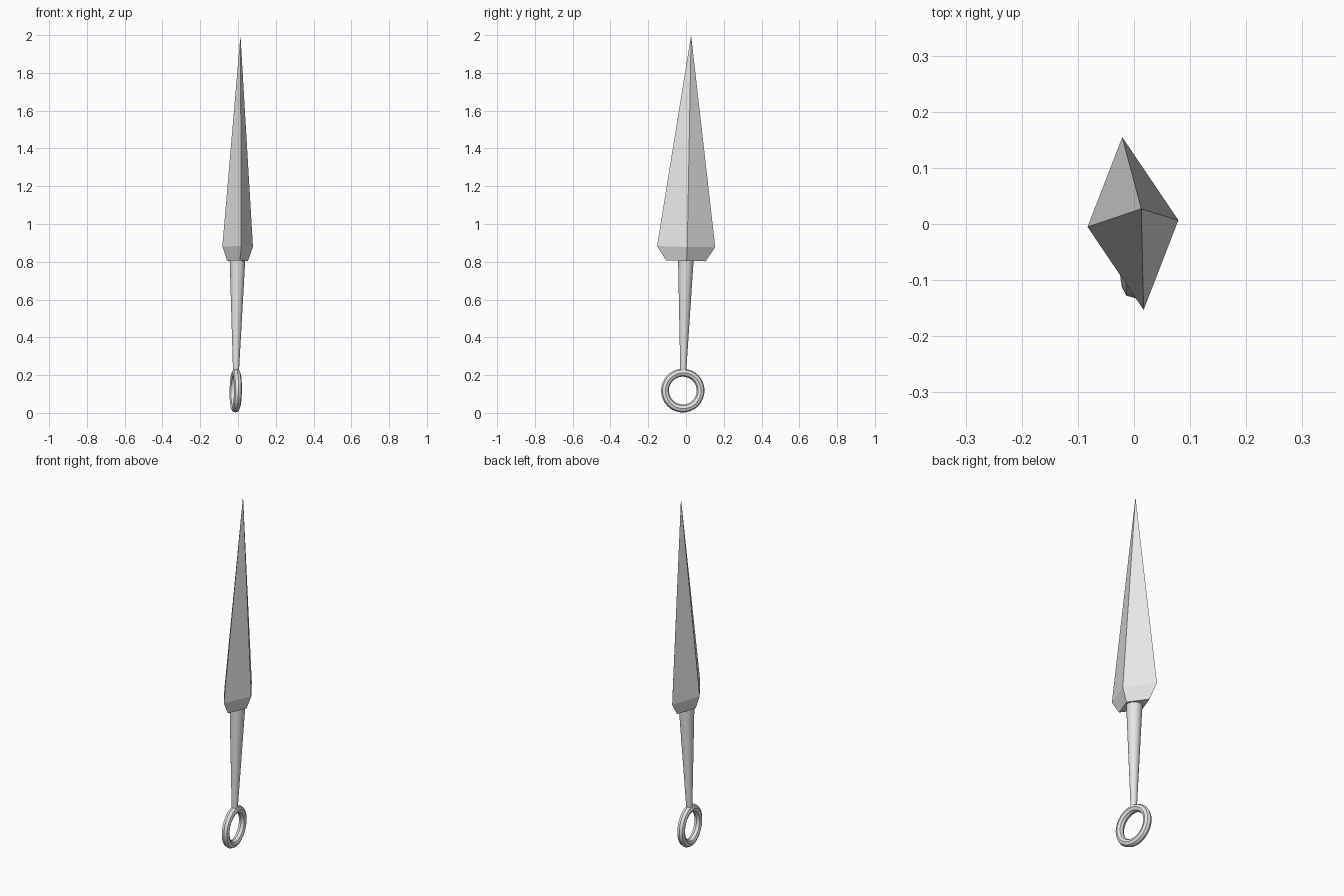
import bpy, bmesh
from math import pi
from mathutils import Vector, Matrix

cube = bpy.data.objects.get("Cube")
if cube:
    bpy.data.objects.remove(cube, do_unlink=True)

steel = bpy.data.materials.new("grey_steel")
steel.use_nodes = True
grey = (0.8, 0.8, 0.8, 1)
steel.diffuse_color = grey
steel.node_tree.nodes["Principled BSDF"].inputs["Base Color"].default_value = grey

# The whole weapon leans slightly along this line
tip = Vector((0.013, 0.027, 2.0))
ring_centre = Vector((-0.012, -0.017, 0.118))
axis = (tip - ring_centre).normalized()
tilt = axis.to_track_quat('Z', 'Y').to_matrix().to_4x4()
lean = Vector((0, 0, 1)).rotation_difference(axis).to_matrix().to_4x4()


def on_axis(z):
    return ring_centre.lerp(tip, (z - ring_centre.z) / (tip.z - ring_centre.z))


def finish(bm, name):
    bmesh.ops.recalc_face_normals(bm, faces=bm.faces)
    mesh = bpy.data.meshes.new(name)
    bm.to_mesh(mesh)
    bm.free()
    mesh.materials.append(steel)
    obj = bpy.data.objects.new(name, mesh)
    bpy.context.collection.objects.link(obj)
    return obj


def smooth(obj, angle):
    bpy.ops.object.select_all(action='DESELECT')
    obj.select_set(True)
    bpy.context.view_layer.objects.active = obj
    bpy.ops.object.shade_smooth_by_angle(angle=angle)


# Blade: diamond section rising to a point, with a bevelled shoulder below
diamond = [(0.081, 0.006), (-0.019, 0.154), (-0.081, -0.006), (0.019, -0.154)]
bm = bmesh.new()


def section(z, size):
    centre = on_axis(z)
    return [bm.verts.new(centre + lean @ Vector((x * size, y * size, 0)))
            for x, y in diamond]


base = section(0.805, 0.68)
shoulder = section(0.88, 1)
point = bm.verts.new(tip)
bm.faces.new(base)
for i in range(4):
    j = (i + 1) % 4
    bm.faces.new((base[i], base[j], shoulder[j], shoulder[i]))
    bm.faces.new((shoulder[i], shoulder[j], point))
finish(bm, "blade")

# Handle: tapered round grip
low, high = on_axis(0.225), on_axis(0.807)
bm = bmesh.new()
bmesh.ops.create_cone(bm, cap_ends=True, segments=24, radius1=0.016,
                      radius2=0.041, depth=(high - low).length,
                      matrix=Matrix.Translation((low + high) / 2) @ lean)
smooth(finish(bm, "handle"), pi / 6)

# Pommel ring: turned with the blade's wide direction
major, minor, sides = 0.095, 0.021, 8
place = (Matrix.Translation(ring_centre) @ lean
         @ Matrix.Rotation(0.123, 4, 'Z') @ Matrix.Rotation(pi / 2, 4, 'Y'))
bm = bmesh.new()
bmesh.ops.create_circle(bm, segments=sides, radius=minor,
                        matrix=Matrix.Translation((major, 0, 0))
                        @ Matrix.Rotation(pi / 2, 4, 'X'))
bmesh.ops.spin(bm, geom=bm.verts[:] + bm.edges[:], cent=(0, 0, 0),
               axis=(0, 0, 1), angle=2 * pi, steps=32, use_merge=True)
bmesh.ops.remove_doubles(bm, verts=bm.verts, dist=0.0001)
bmesh.ops.transform(bm, matrix=place, verts=bm.verts)
smooth(finish(bm, "pommel_ring"), pi / 6)
